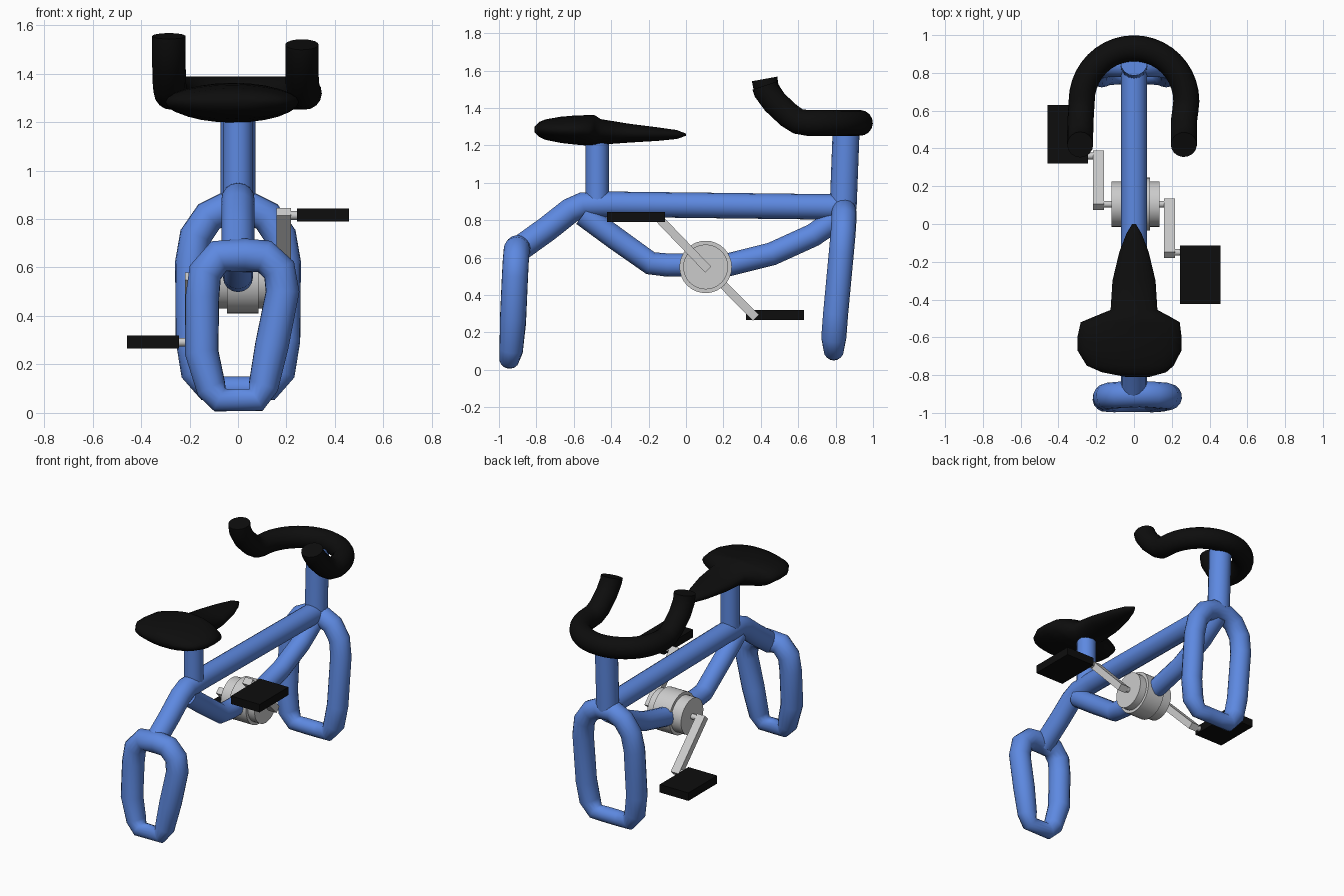
import bpy, bmesh, math
from mathutils import Vector

if "Cube" in bpy.data.objects:
    bpy.data.objects.remove(bpy.data.objects["Cube"])


def material(name, color):
    m = bpy.data.materials.new(name)
    m.diffuse_color = color
    m.use_nodes = True
    m.node_tree.nodes["Principled BSDF"].inputs["Base Color"].default_value = m.diffuse_color
    return m


BLUE = material("blue_paint", (0.11, 0.25, 0.75, 1))
BLACK = material("black_rubber", (0.004, 0.004, 0.004, 1))


def tube(name, pts, r, mat, cyclic=False):
    """Round tube along a path; a 4th value scales the radius."""
    cu = bpy.data.curves.new(name, 'CURVE')
    cu.dimensions = '3D'
    cu.bevel_depth = r
    cu.bevel_resolution = 6
    cu.use_fill_caps = True
    s = cu.splines.new('POLY')
    s.points.add(len(pts) - 1)
    for p, q in zip(s.points, pts):
        p.co = (q[0], q[1], q[2], 1)
        p.radius = q[3] if len(q) > 3 else 1
    s.use_cyclic_u = cyclic
    s.use_smooth = True
    ob = bpy.data.objects.new(name, cu)
    bpy.context.collection.objects.link(ob)
    cu.materials.append(mat)
    return ob


def cylinder_x(name, x0, x1, y, z, r, n=32):
    bpy.ops.mesh.primitive_cylinder_add(vertices=n, radius=r, depth=x1 - x0,
                                        location=((x0 + x1) / 2, y, z),
                                        rotation=(0, math.pi / 2, 0))
    bpy.context.object.name = name
    bpy.ops.object.shade_smooth_by_angle()


def box(name, center, size, rot_x=0, mat=None):
    bpy.ops.mesh.primitive_cube_add(size=1, location=center, rotation=(rot_x, 0, 0))
    ob = bpy.context.object
    ob.name = name
    ob.scale = size
    if mat:
        ob.data.materials.append(mat)


# main frame tubes
tube("top_tube", [(0, -0.9, 0.64), (0, -0.74, 0.755), (0, -0.62, 0.85), (0, -0.55, 0.882),
                  (0, -0.4, 0.885), (0, 0.85, 0.87)], 0.068, BLUE)
tube("down_tube", [(0, -0.55, 0.83), (0, -0.38, 0.705), (0, -0.19, 0.57), (0, -0.1, 0.56),
                   (0, 0.22, 0.56), (0, 0.46, 0.62), (0, 0.68, 0.72), (0, 0.84, 0.83)], 0.062, BLUE)
tube("head_tube", [(0, 0.84, 0.86), (0, 0.857, 1.3)], 0.072, BLUE)
tube("seat_post", [(0, -0.475, 0.88), (0, -0.475, 1.26)], 0.062, BLUE)

# standing loops
half = [(0.05, 0.79, 0.1, .75), (0.125, 0.79, 0.1, .8), (0.17, 0.79, 0.17), (0.19, 0.80, 0.3),
        (0.193, 0.83, 0.62), (0.175, 0.84, 0.73), (0.12, 0.845, 0.81), (0.05, 0.845, 0.845)]
tube("handlebar_side_leg_loop", half + [(-p[0],) + p[1:] for p in reversed(half)],
     0.067, BLUE, True)
tube("seat_side_leg_loop", [(-0.075, -0.945, 0.053, .75), (0.075, -0.945, 0.053, .75), (0.105, -0.935, 0.11, .9),
                            (0.14, -0.925, 0.28), (0.184, -0.915, 0.5), (0.17, -0.91, 0.59),
                            (0.11, -0.905, 0.645), (0.03, -0.9, 0.65), (-0.08, -0.905, 0.645),
                            (-0.135, -0.91, 0.58), (-0.147, -0.915, 0.48), (-0.15, -0.925, 0.25),
                            (-0.11, -0.935, 0.1, .9)], 0.07, BLUE, True)

# handlebar: arc with two raised grips
arc = [(-0.277 * math.cos(a), 0.65 + 0.28 * math.sin(a), 1.32)
       for a in [math.pi * i / 20 for i in range(21)]]
tube("handlebar", [(-0.285, 0.42, 1.555), (-0.285, 0.43, 1.5), (-0.285, 0.475, 1.43), (-0.283, 0.55, 1.36),
                   (-0.28, 0.6, 1.328)] + arc +
     [(0.272, 0.6, 1.328), (0.265, 0.55, 1.36), (0.264, 0.475, 1.43),
      (0.264, 0.43, 1.49), (0.264, 0.42, 1.52)], 0.069, BLACK)

# saddle: elliptical sections (y, centre x, half width, centre z, half height)
sections = [(-0.81, 0.02, 0.06, 1.285, 0.015), (-0.785, 0, 0.17, 1.285, 0.04),
            (-0.75, -0.02, 0.23, 1.284, 0.055), (-0.67, -0.024, 0.275, 1.283, 0.07),
            (-0.6, -0.024, 0.276, 1.282, 0.077), (-0.52, -0.02, 0.262, 1.28, 0.082),
            (-0.49, -0.01, 0.2, 1.28, 0.082), (-0.455, 0, 0.124, 1.272, 0.068),
            (-0.3, 0, 0.114, 1.265, 0.05), (-0.15, 0, 0.078, 1.26, 0.036),
            (-0.05, 0, 0.04, 1.258, 0.024), (0, 0, 0.01, 1.257, 0.006)]
bm = bmesh.new()
N = 24
rings = [[bm.verts.new((cx + w * math.cos(2 * math.pi * i / N), y,
                        cz + h * math.sin(2 * math.pi * i / N))) for i in range(N)]
         for y, cx, w, cz, h in sections]
for a, b in zip(rings, rings[1:]):
    for i in range(N):
        bm.faces.new((a[i], a[(i + 1) % N], b[(i + 1) % N], b[i]))
bm.faces.new(rings[0])
bm.faces.new(rings[-1])
bmesh.ops.recalc_face_normals(bm, faces=bm.faces)
for f in bm.faces:
    f.smooth = True
me = bpy.data.meshes.new("saddle")
bm.to_mesh(me)
bm.free()
me.materials.append(BLACK)
bpy.context.collection.objects.link(bpy.data.objects.new("saddle", me))

# crank hub and axle
HY, HZ = 0.105, 0.55
cylinder_x("hub_drum", -0.12, 0.135, HY, HZ, 0.12)
cylinder_x("hub_ring", -0.045, 0.085, HY, HZ, 0.14)
cylinder_x("crank_axle", -0.2, 0.2, HY, HZ, 0.018, 16)

# crank arms, pins and pedals on both sides
for side, s, py, pz, pedal_y in (("right", 1, -0.15, 0.815, -0.268), ("left", -1, 0.36, 0.292, 0.475)):
    d = Vector((0, py - HY, pz - HZ))
    box(side + "_crank_arm", (s * 0.188, (py + HY) / 2, (pz + HZ) / 2),
        (0.06, d.length + 0.04, 0.045), math.atan2(d.z, d.y))
    cylinder_x(side + "_pedal_pin", min(s * 0.19, s * 0.26), max(s * 0.19, s * 0.26), py, pz, 0.018, 16)
    box(side + "_pedal", (s * 0.351, pedal_y, pz + 0.001), (0.216, 0.31, 0.054), 0, BLACK)
